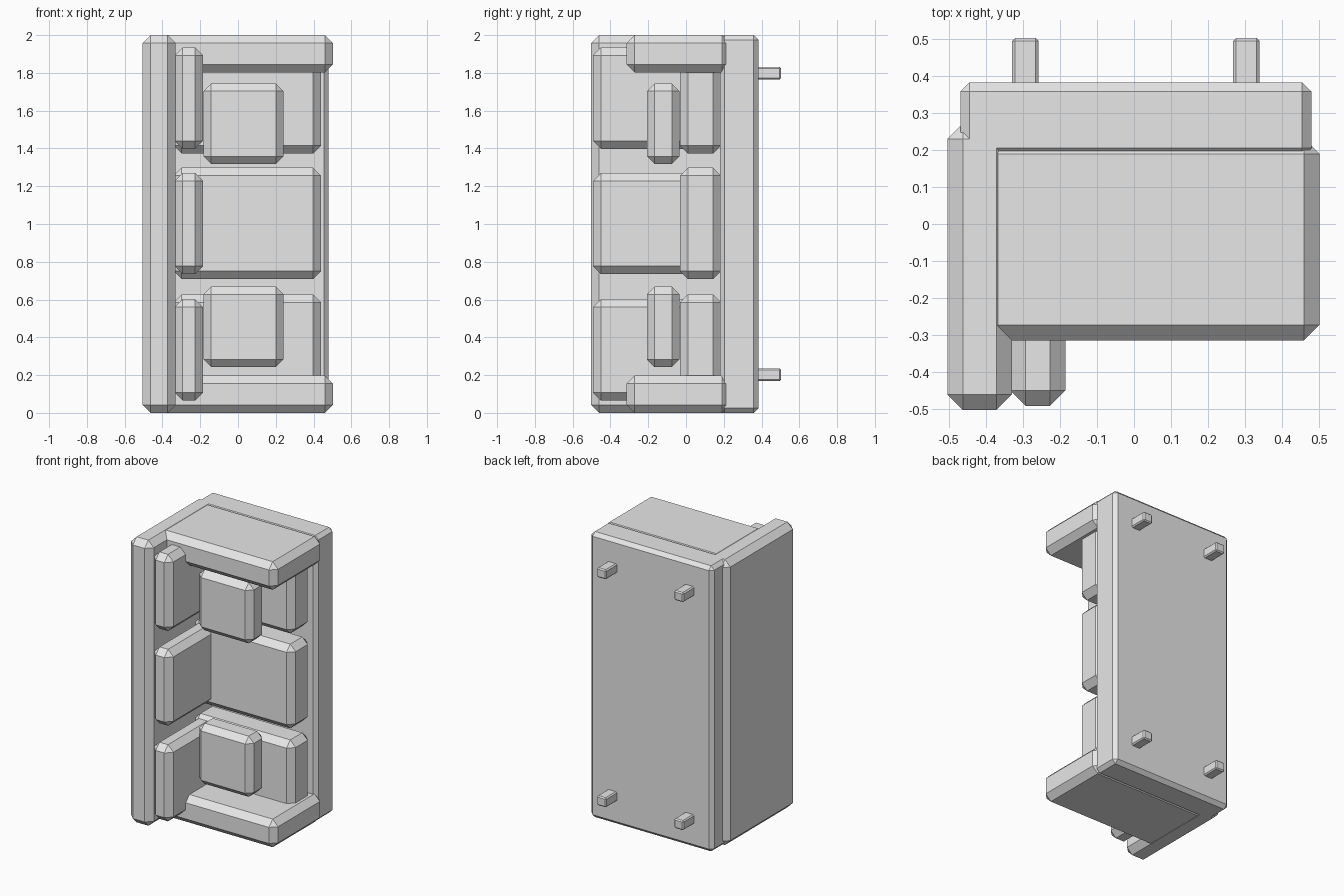
import bpy
import bmesh

cube = bpy.data.objects.get("Cube")
if cube:
    bpy.data.objects.remove(cube, do_unlink=True)

grey = bpy.data.materials.new("light_grey")
grey.use_nodes = True
colour = (0.8, 0.8, 0.8, 1)
grey.diffuse_color = colour
grey.node_tree.nodes["Principled BSDF"].inputs["Base Color"].default_value = colour


def block(name, x, y, z, chamfer=0.042):
    """Chamfered box spanning the given (low, high) ranges."""
    bm = bmesh.new()
    bmesh.ops.create_cube(bm, size=1)
    for v in bm.verts:
        for axis, (low, high) in enumerate((x, y, z)):
            v.co[axis] = low if v.co[axis] < 0 else high
    bmesh.ops.bevel(bm, geom=bm.edges[:], offset=chamfer, segments=1,
                    profile=0.5, affect='EDGES')
    mesh = bpy.data.meshes.new(name)
    bm.to_mesh(mesh)
    bm.free()
    mesh.materials.append(grey)
    obj = bpy.data.objects.new(name, mesh)
    bpy.context.collection.objects.link(obj)
    return obj


def mirrored(z, side):
    """Reflect a height range about the middle of the sofa."""
    return z if side == "right" else (2 - z[1], 2 - z[0])


# The sofa lies on its arm: its seat faces -y and its backrest is at -x
block("base", (-0.47, 0.48), (0.18, 0.383), (0, 2), 0.025)
block("backrest", (-0.505, -0.33), (-0.503, 0.272), (0, 2))

# Middle cushions
block("seat_cushion_middle", (-0.34, 0.44), (-0.032, 0.185), (0.708, 1.298))
block("back_cushion_middle", (-0.335, -0.185), (-0.492, 0.03), (0.735, 1.27))

# Parts repeated at both ends
for side in ("right", "left"):
    block("arm_" + side, (-0.41, 0.502), (-0.315, 0.232), mirrored((0, 0.197), side))
    block("seat_cushion_" + side, (-0.34, 0.44), (-0.032, 0.185),
          mirrored((0.037, 0.627), side))
    block("back_cushion_" + side, (-0.335, -0.185), (-0.492, 0.03),
          mirrored((0.065, 0.602), side))
    # Pillows are stacked the same way up, not reflected
    low = 0.243 if side == "right" else 1.318
    block("pillow_" + side, (-0.182, 0.24), (-0.207, -0.035), (low, low + 0.425), 0.04)
    for end, x in (("rear", -0.33), ("front", 0.268)):
        block("leg_" + end + "_" + side, (x, x + 0.072), (0.36, 0.503),
              mirrored((0.168, 0.235), side), 0.008)
